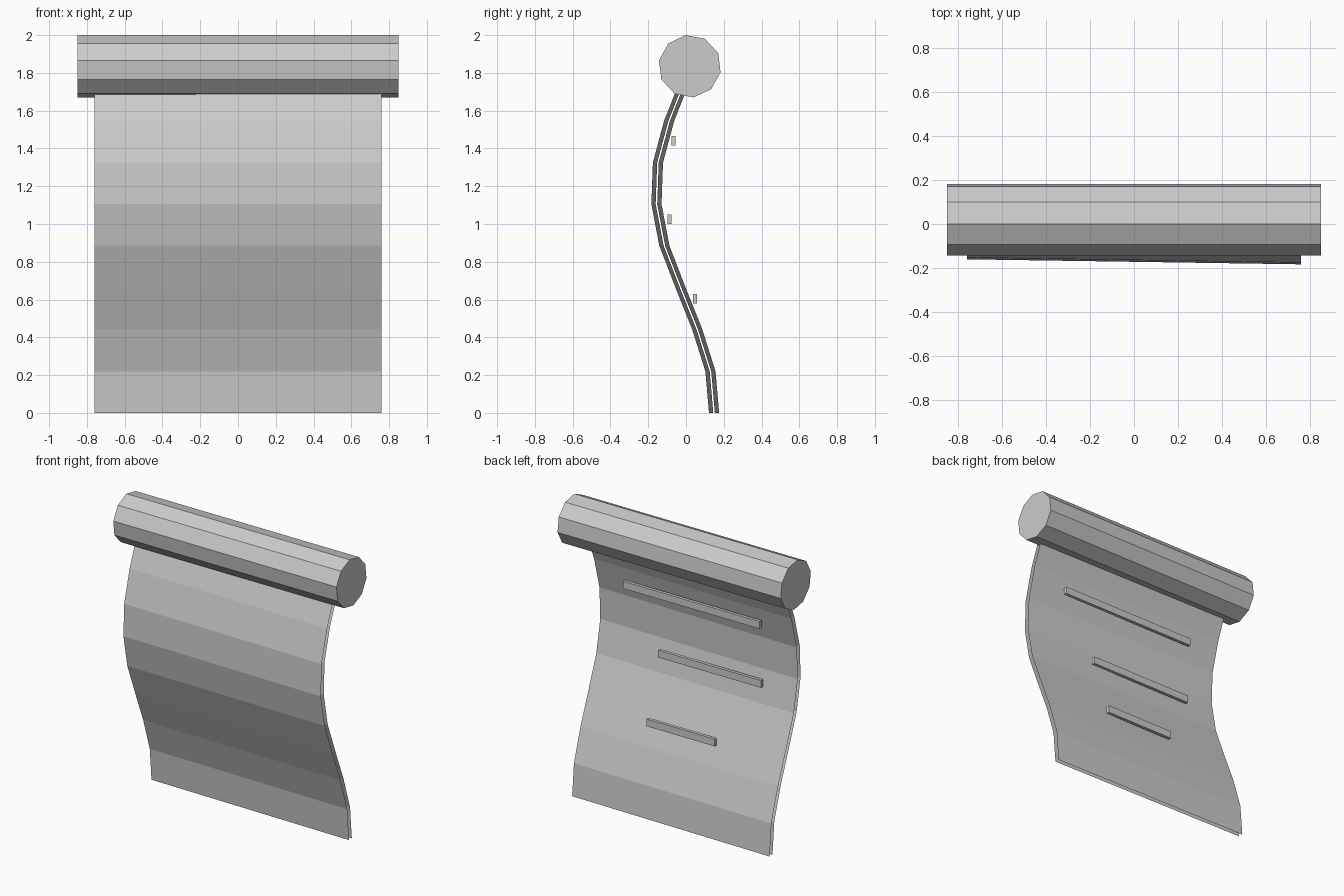
import bpy, bmesh, math
from mathutils import Matrix

cube = bpy.data.objects.get("Cube")
if cube:
    bpy.data.objects.remove(cube, do_unlink=True)

grey = bpy.data.materials.new("light grey")
grey.use_nodes = True
COLOUR = (0.6, 0.6, 0.6, 1)
grey.diffuse_color = COLOUR
grey.node_tree.nodes["Principled BSDF"].inputs["Base Color"].default_value = COLOUR


def add_object(name, bm):
    mesh = bpy.data.meshes.new(name)
    bm.to_mesh(mesh)
    bm.free()
    mesh.materials.append(grey)
    obj = bpy.data.objects.new(name, mesh)
    bpy.context.collection.objects.link(obj)
    return obj


# Ten-sided roller along x
bm = bmesh.new()
bmesh.ops.create_cone(bm, cap_ends=True, segments=10, radius1=0.166,
                      radius2=0.166, depth=1.7)
bmesh.ops.rotate(bm, verts=bm.verts, matrix=Matrix.Rotation(math.radians(90), 3, 'Y'))
# Turn it so one corner sits just in front of the top
top = max(bm.verts, key=lambda v: v.co.z)
angle = math.atan2(top.co.z, top.co.y)
turn = Matrix.Rotation(math.radians(97) - angle, 3, 'X')
bmesh.ops.rotate(bm, verts=bm.verts, matrix=turn)
bmesh.ops.translate(bm, verts=bm.verts, vec=(0, 0.02, 1.835))
add_object("roller", bm)

# Wavy sheet profile (y, z), slightly skewed across its width
PROFILE = [(0.133, 0), (0.114, 0.22), (0.043, 0.445), (-0.045, 0.665),
           (-0.130, 0.885), (-0.172, 1.105), (-0.164, 1.325),
           (-0.105, 1.545), (-0.02, 1.76)]
HALF_WIDTH = 0.76
SKEW = -0.015


def add_sheet(name, offset, facing):
    bm = bmesh.new()
    rows = [[bm.verts.new((x, y + offset + SKEW * x, z))
             for x in (-HALF_WIDTH, HALF_WIDTH)] for y, z in PROFILE]
    for low, high in zip(rows, rows[1:]):
        bm.faces.new((low[0], low[1], high[1], high[0])[::facing])
    add_object(name, bm)


add_sheet("front_sheet", 0, 1)
add_sheet("back_sheet", 0.031, -1)

# Three floating bars behind the sheet: centre and length
BARS = {"upper_bar": ((0, -0.067, 1.44), 1.04),
        "middle_bar": ((-0.125, -0.088, 1.025), 0.785),
        "lower_bar": ((0, 0.048, 0.605), 0.52)}
for name, (centre, length) in BARS.items():
    bm = bmesh.new()
    bmesh.ops.create_cube(bm, size=1)
    bmesh.ops.scale(bm, verts=bm.verts, vec=(length, 0.022, 0.05))
    bmesh.ops.translate(bm, verts=bm.verts, vec=centre)
    add_object(name, bm)
